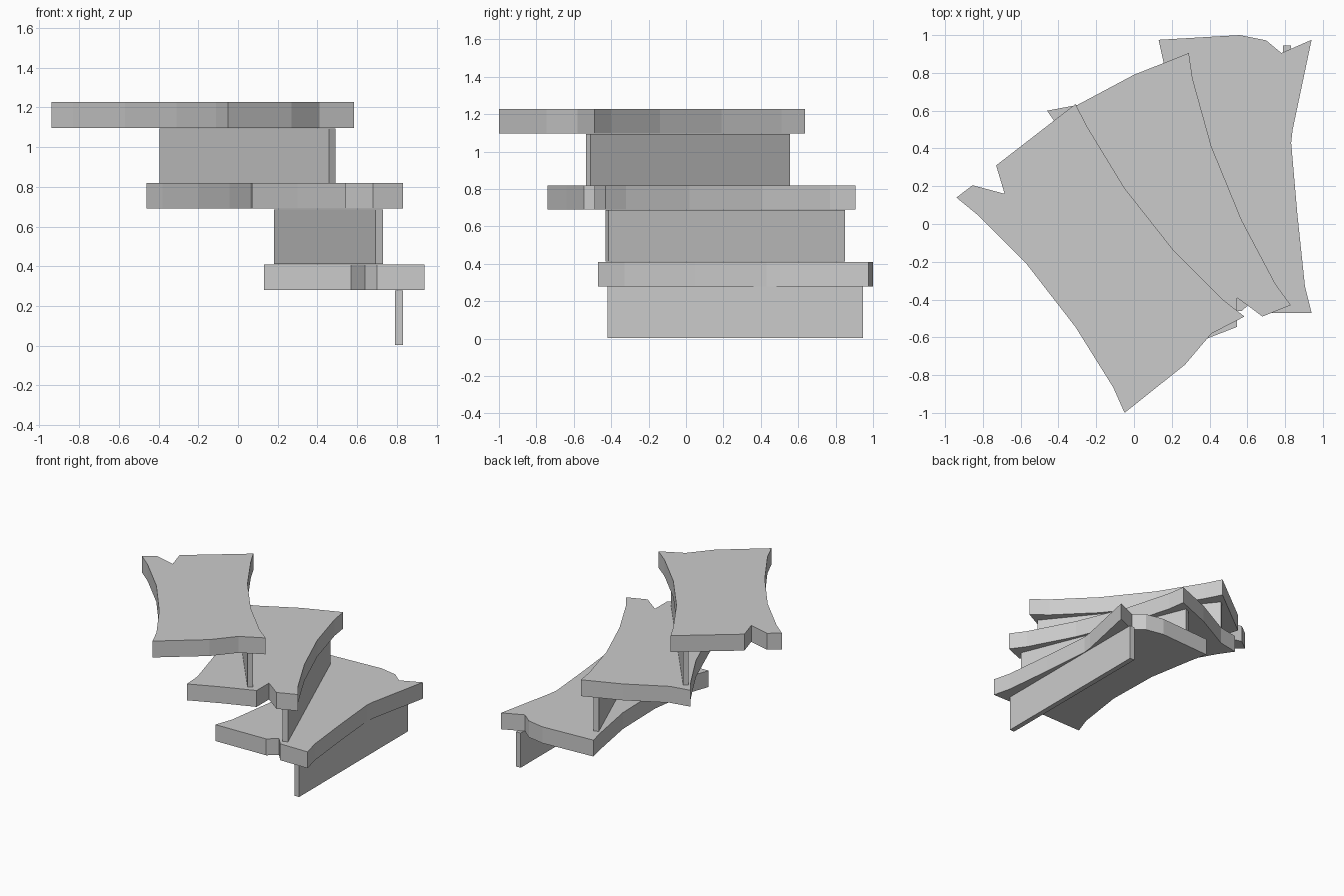
import bpy, bmesh
from math import radians

if "Cube" in bpy.data.objects:
    bpy.data.objects.remove(bpy.data.objects["Cube"])


def slab(name, outline, z, height):
    """Extrude a flat outline upward into a solid slab."""
    bm = bmesh.new()
    face = bm.faces.new([bm.verts.new((x, y, z)) for x, y in outline])
    ext = bmesh.ops.extrude_face_region(bm, geom=[face])
    top = [v for v in ext["geom"] if isinstance(v, bmesh.types.BMVert)]
    bmesh.ops.translate(bm, verts=top, vec=(0, 0, height))
    bmesh.ops.recalc_face_normals(bm, faces=bm.faces)
    mesh = bpy.data.meshes.new(name)
    bm.to_mesh(mesh)
    bm.free()
    obj = bpy.data.objects.new(name, mesh)
    bpy.context.collection.objects.link(obj)


def riser(name, x, y, z, angle):
    """Thin upright plank below a tread."""
    bpy.ops.mesh.primitive_cube_add(size=1, location=(x, y, z + 0.1375),
                                    rotation=(0, 0, radians(angle)))
    obj = bpy.context.object
    obj.name = name
    obj.scale = (0.04, 1.365, 0.275)


# Rough-hewn treads: left side, front end, right side, back end
lower = [(.13, .975), (.16, .84), (.225, .47), (.235, .05), (.18, -.33), (.13, -.47),
         (.57, -.46), (.64, -.40), (.70, -.47), (.94, -.47),
         (.905, -.33), (.865, .05), (.832, .43), (.84, .5), (.94, .975),
         (.78, .905), (.70, .972), (.56, 1.0)]
middle = [(-.46, .60), (-.38, .483), (-.20, .16), (-.043, -.233), (.06, -.595), (.07, -.74),
          (.30, -.64), (.545, -.545), (.545, -.39), (.60, -.43), (.68, -.49), (.83, -.43),
          (.75, -.32), (.57, .02), (.41, .41), (.31, .77), (.29, .905),
          (0, .79), (-.30, .63)]
upper = [(-.94, .14), (-.83, .05), (-.57, -.21), (-.31, -.545), (-.11, -.865), (-.05, -1),
         (.27, -.745), (.41, -.58), (.585, -.49),
         (.47, -.40), (.21, -.14), (-.05, .19), (-.245, .51), (-.31, .635),
         (-.73, .31), (-.685, .16), (-.855, .205)]

slab("lower_tread", lower, 0.28, 0.13)
slab("middle_tread", middle, 0.69, 0.13)
slab("upper_tread", upper, 1.097, 0.13)

# Planks carrying the treads, fanning round with them
riser("lower_riser", .81, .263, 0.003, 0)
riser("middle_riser", .455, .21, 0.412, 22)
riser("upper_riser", .0475, .01, 0.818, 38.7)
